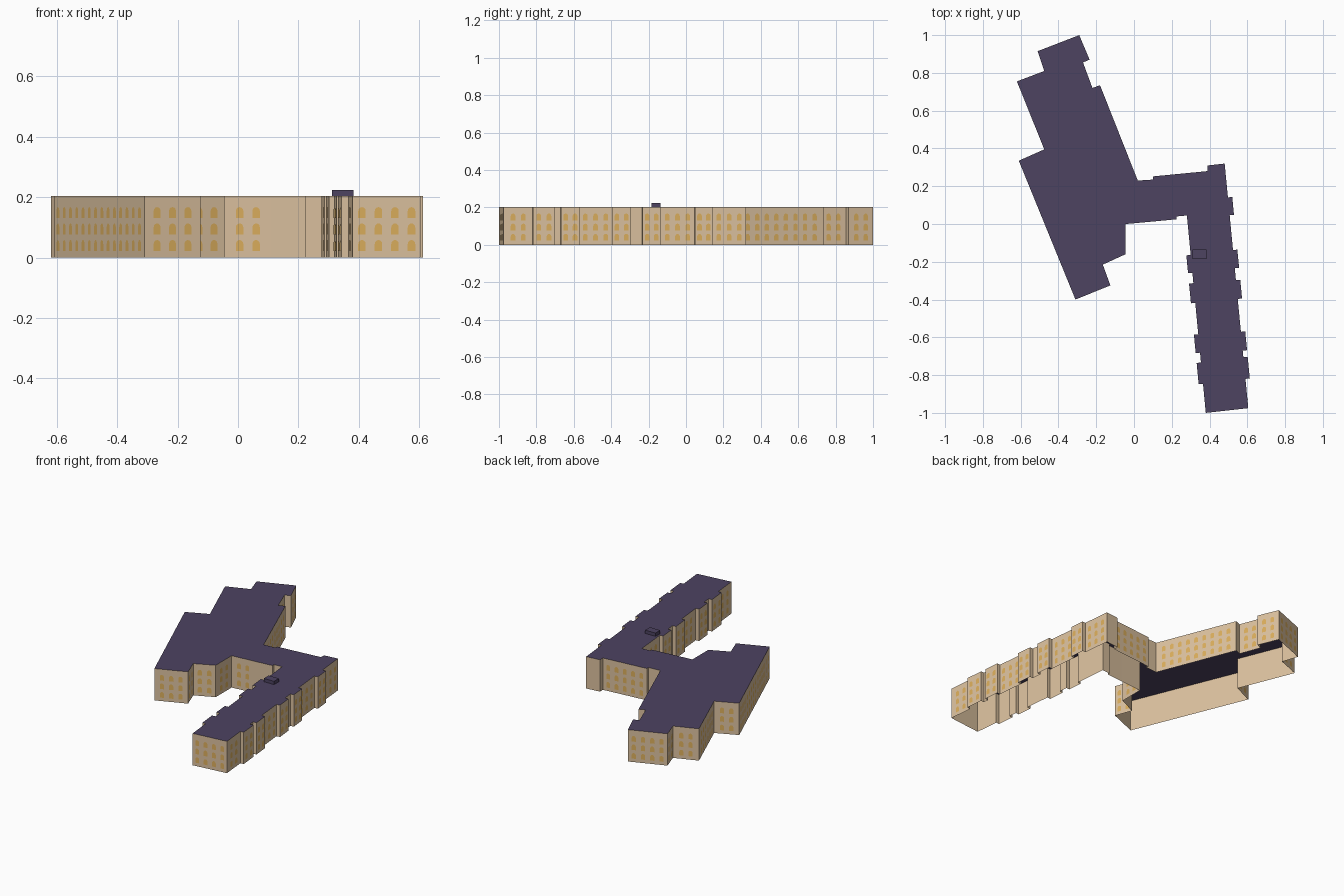
import bpy, bmesh, math
from mathutils import Vector

if "Cube" in bpy.data.objects:
    bpy.data.objects.remove(bpy.data.objects["Cube"], do_unlink=True)

HEIGHT = 0.203
UP = Vector((0, 0, 1))


def material(name, rgb):
    mat = bpy.data.materials.new(name)
    mat.use_nodes = True
    colour = (*rgb, 1)
    mat.diffuse_color = colour
    mat.node_tree.nodes["Principled BSDF"].inputs["Base Color"].default_value = colour
    return mat


stone = material("sandstone wall", (0.72, 0.54, 0.35))
slate = material("purple roof", (0.075, 0.056, 0.12))
amber = material("amber window", (0.72, 0.43, 0.11))


def make_object(name, bm, mat):
    mesh = bpy.data.meshes.new(name)
    bm.to_mesh(mesh)
    bm.free()
    mesh.materials.append(mat)
    obj = bpy.data.objects.new(name, mesh)
    bpy.context.collection.objects.link(obj)
    return obj


def outward(start, end):
    """Outward direction of a wall; the outline runs clockwise."""
    along = (end - start).normalized()
    return Vector((-along.y, along.x, 0))


def bayed_edge(start, end, bays, depth):
    """Straight wall from start to end with shallow projecting bays."""
    start, end = Vector((*start, 0)), Vector((*end, 0))
    along = (end - start).normalized()
    push = outward(start, end) * depth
    points = [start]
    for near, far in bays:
        a, b = start + along * near, start + along * far
        points += [a, a + push, b + push, b]
    return points + [end]


def corners(*pairs):
    return [Vector((x, y, 0)) for x, y in pairs]


# Footprint, clockwise from the northern tip
outline = corners((-0.29, 1), (-0.235, 0.87), (-0.27, 0.855), (-0.22, 0.72),
                  (-0.18, 0.735), (0.02, 0.23), (0.1, 0.235), (0.1, 0.252),
                  (0.39, 0.28), (0.39, 0.31))
outline += bayed_edge((0.48, 0.32), (0.605, -0.975),
                      [(0.18, 0.275), (0.46, 0.557), (0.62, 0.72),
                       (0.895, 0.995), (1.03, 1.145)], 0.023)
outline += bayed_edge((0.38, -1), (0.28, 0.045),
                      [(0.155, 0.268), (0.32, 0.418), (0.585, 0.69),
                       (0.745, 0.84)], 0.023)
link_start = len(outline)
outline += corners((0.225, 0.04), (0.225, 0.025), (0.11, 0.014), (-0.045, 0),
                   (-0.045, -0.16), (-0.165, -0.215), (-0.125, -0.325),
                   (-0.31, -0.4), (-0.61, 0.335), (-0.475, 0.395),
                   (-0.62, 0.755), (-0.475, 0.81), (-0.51, 0.915))
blank_wall = link_start + 1

# Outer walls, open underneath
bm = bmesh.new()
low = [bm.verts.new(p) for p in outline]
high = [bm.verts.new(p + UP * HEIGHT) for p in outline]
for i in range(len(outline)):
    j = (i + 1) % len(outline)
    bm.faces.new((low[j], low[i], high[i], high[j]))
make_object("outer_walls", bm, stone)

# Flat roof
bm = bmesh.new()
bm.faces.new([bm.verts.new(p + UP * HEIGHT) for p in reversed(outline)])
make_object("flat_roof", bm, slate)

# Roof hatch
bm = bmesh.new()
bmesh.ops.create_cube(bm, size=1)
bmesh.ops.scale(bm, vec=(0.072, 0.048, 0.022), verts=bm.verts)
bmesh.ops.translate(bm, vec=(0.347, -0.16, HEIGHT + 0.01), verts=bm.verts)
make_object("roof_hatch", bm, slate)

# Arched window profile: straight jambs with a rounded head
half, jamb, rise = 0.0125, 0.005, 0.013
profile = [(-half, -0.018), (half, -0.018)]
for step in range(7):
    angle = math.pi * step / 6
    profile.append((half * math.cos(angle), jamb + rise * math.sin(angle)))

# Three storeys of windows, centred on every wall long enough
spacing = 0.055
bm = bmesh.new()
for i, start in enumerate(outline):
    end = outline[(i + 1) % len(outline)]
    length = (end - start).length
    if length < 0.093 or i == blank_wall:
        continue
    count = max(2, int(length / 0.056))
    side = (start - end).normalized()
    middle = (start + end) / 2 + outward(start, end) * 0.0015
    gap = min(spacing, length / count)
    for column in range(count):
        for level in (0.04, 0.095, 0.149):
            centre = middle + side * gap * (column - (count - 1) / 2) + UP * level
            bm.faces.new([bm.verts.new(centre + side * u + UP * v) for u, v in profile])
make_object("arched_windows", bm, amber)
